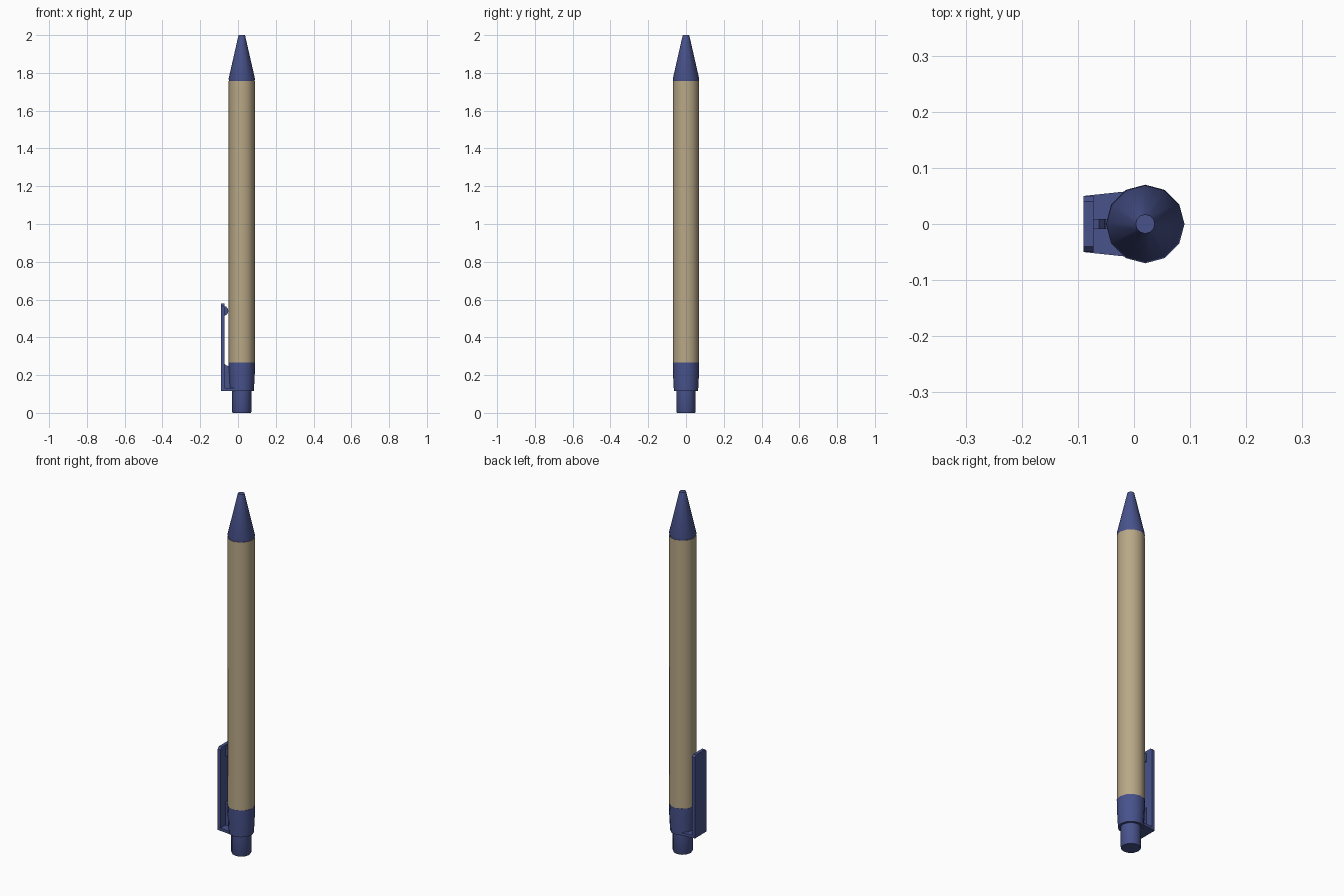
import bpy, bmesh, math

if "Cube" in bpy.data.objects:
    bpy.data.objects.remove(bpy.data.objects["Cube"])

AX = 0.02  # pen axis position in x
SIDES = 12


def material(name, color):
    m = bpy.data.materials.new(name)
    m.diffuse_color = color
    m.use_nodes = True
    m.node_tree.nodes["Principled BSDF"].inputs["Base Color"].default_value = m.diffuse_color
    return m


BLUE = material("navy_plastic", (0.065, 0.085, 0.26, 1))
TAN = material("tan_card", (0.48, 0.39, 0.24, 1))


def finish(name, bm, mat, smooth=None):
    bmesh.ops.recalc_face_normals(bm, faces=bm.faces)
    me = bpy.data.meshes.new(name)
    bm.to_mesh(me)
    bm.free()
    ob = bpy.data.objects.new(name, me)
    bpy.context.collection.objects.link(ob)
    me.materials.append(mat)
    if smooth:
        bpy.ops.object.select_all(action='DESELECT')
        ob.select_set(True)
        bpy.context.view_layer.objects.active = ob
        bpy.ops.object.shade_smooth_by_angle(angle=math.radians(smooth))
    return ob


def lathe(name, profile, mat):
    """Closed turned part from (radius, z) points."""
    bm = bmesh.new()
    rings = [[bm.verts.new((AX + r * math.cos(2 * math.pi * i / SIDES),
                            r * math.sin(2 * math.pi * i / SIDES), z))
              for i in range(SIDES)] for r, z in profile]
    for a, b in zip(rings, rings[1:]):
        for i in range(SIDES):
            j = (i + 1) % SIDES
            bm.faces.new((a[i], a[j], b[j], b[i]))
    bm.faces.new(rings[0][::-1])
    bm.faces.new(rings[-1])
    return finish(name, bm, mat, 40)


def prism(name, outline, depth, mat):
    """Extrude a closed 3D outline along a vector."""
    bm = bmesh.new()
    face = bm.faces.new([bm.verts.new(p) for p in outline])
    new = bmesh.ops.extrude_face_region(bm, geom=[face])["geom"]
    bmesh.ops.translate(bm, vec=depth,
                        verts=[g for g in new if isinstance(g, bmesh.types.BMVert)])
    return finish(name, bm, mat)


# Turned parts
lathe("barrel", [(0.069, 0.262), (0.069, 1.757)], TAN)
lathe("tip_cone", [(0.066, 1.752), (0.07, 1.768), (0.019, 1.992), (0.017, 2.0)], BLUE)
lathe("collar", [(0.064, 0.115), (0.069, 0.21), (0.07, 0.266)], BLUE)
lathe("push_button", [(0.048, 0.0), (0.051, 0.006), (0.051, 0.12)], BLUE)

# Clip strip with clipped upper corners
prism("clip_strip",
      [(-0.09, -0.05, 0.125), (-0.09, 0.05, 0.125), (-0.09, 0.05, 0.567),
       (-0.09, 0.04, 0.578), (-0.09, -0.04, 0.578), (-0.09, -0.05, 0.567)],
      (0.018, 0, 0), BLUE)

# Plate joining the clip to the collar
prism("clip_bridge",
      [(-0.09, -0.05, 0.117), (-0.09, 0.05, 0.117),
       (-0.015, 0.058, 0.117), (-0.015, -0.058, 0.117)],
      (0, 0, 0.015), BLUE)

# Reinforcing rib between clip and collar
prism("clip_rib",
      [(-0.075, -0.009, 0.125), (-0.03, -0.009, 0.125), (-0.03, -0.009, 0.247),
       (-0.06, -0.009, 0.25), (-0.075, -0.009, 0.262)],
      (0, 0.018, 0), BLUE)

# Rounded grip nub near the clip end
prism("clip_nub",
      [(-0.075, -0.009, 0.515), (-0.062, -0.009, 0.518), (-0.053, -0.009, 0.53),
       (-0.051, -0.009, 0.54), (-0.053, -0.009, 0.55), (-0.062, -0.009, 0.562),
       (-0.075, -0.009, 0.565)],
      (0, 0.018, 0), BLUE)
